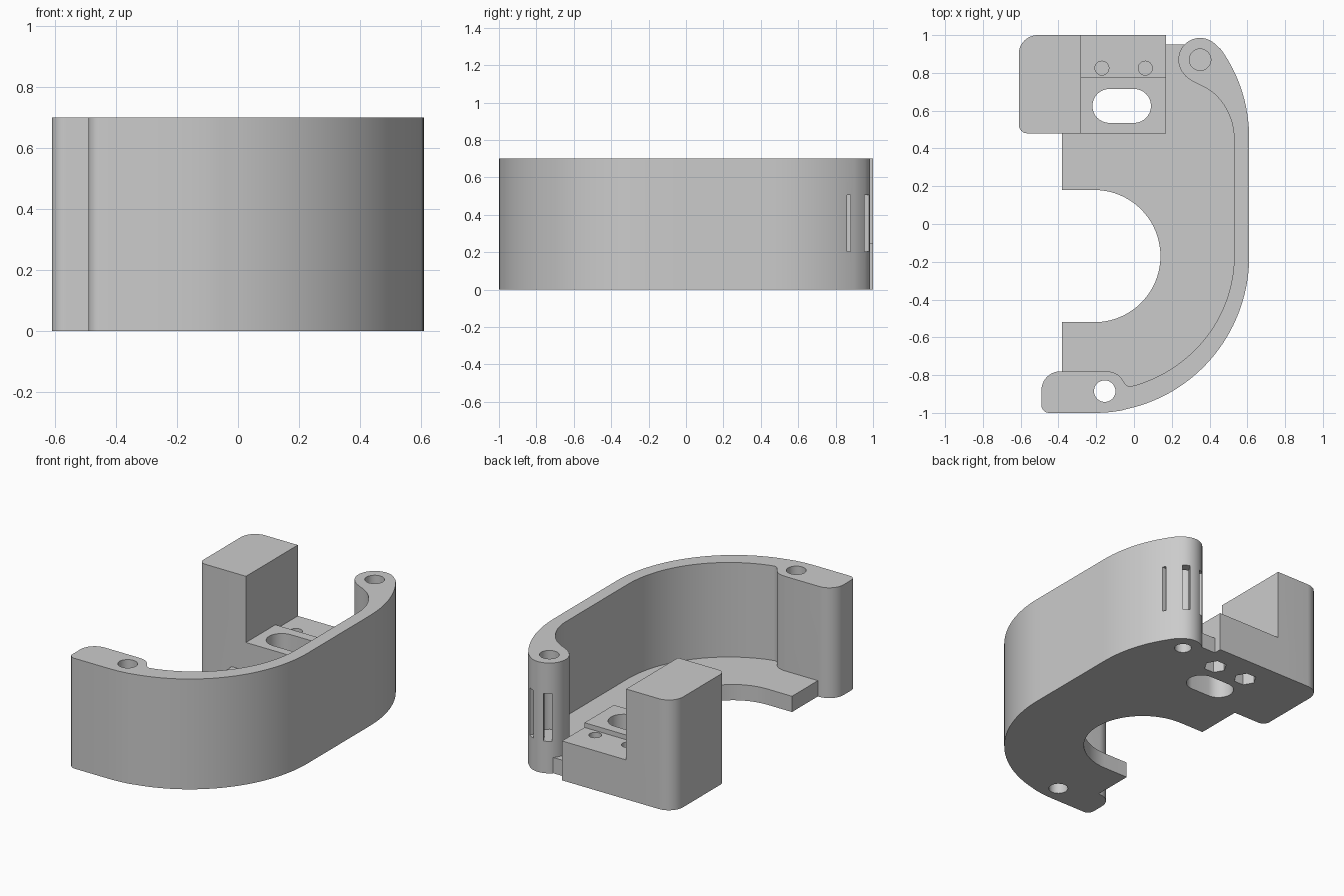
import bpy, bmesh, math

if "Cube" in bpy.data.objects:
    bpy.data.objects.remove(bpy.data.objects["Cube"])

grey = bpy.data.materials.new("plain grey")
grey.diffuse_color = (0.6, 0.6, 0.6, 1)
grey.use_nodes = True
grey.node_tree.nodes["Principled BSDF"].inputs["Base Color"].default_value = grey.diffuse_color


def arc(cx, cy, r, a0, a1, n=12):
    """Points on a circular arc, angles in degrees."""
    return [(cx + r * math.cos(math.radians(a0 + (a1 - a0) * i / n)),
             cy + r * math.sin(math.radians(a0 + (a1 - a0) * i / n))) for i in range(n + 1)]


def curve(p0, p1, p2, p3, n=16):
    """Points on a cubic bezier."""
    pts = []
    for i in range(n + 1):
        t = i / n
        k = ((1 - t) ** 3, 3 * t * (1 - t) ** 2, 3 * t * t * (1 - t), t ** 3)
        pts.append(tuple(sum(w * p[j] for w, p in zip(k, (p0, p1, p2, p3))) for j in (0, 1)))
    return pts


def prism(name, pts, z0, z1):
    """Extrude a closed outline from z0 to z1."""
    clean = []
    for p in pts:
        if not clean or math.dist(p, clean[-1]) > 1e-4:
            clean.append(p)
    if math.dist(clean[0], clean[-1]) < 1e-4:
        clean.pop()
    bm = bmesh.new()
    base = bm.faces.new([bm.verts.new((x, y, z0)) for x, y in clean])
    ext = bmesh.ops.extrude_face_region(bm, geom=[base])
    bmesh.ops.translate(bm, vec=(0, 0, z1 - z0),
                        verts=[g for g in ext["geom"] if isinstance(g, bmesh.types.BMVert)])
    bmesh.ops.recalc_face_normals(bm, faces=bm.faces)
    me = bpy.data.meshes.new(name)
    bm.to_mesh(me)
    bm.free()
    me.materials.append(grey)
    ob = bpy.data.objects.new(name, me)
    bpy.context.collection.objects.link(ob)
    return ob


def rect(x0, y0, x1, y1):
    return [(x0, y0), (x1, y0), (x1, y1), (x0, y1)]


def disc(x, y, r, n=32):
    return arc(x, y, r, 0, 360, n)


def combine(target, other, operation):
    """Apply a boolean and remove the second object."""
    mod = target.modifiers.new("cut", "BOOLEAN")
    mod.operation, mod.object, mod.solver = operation, other, "EXACT"
    dg = bpy.context.evaluated_depsgraph_get()
    dg.update()
    me = bpy.data.meshes.new_from_object(target.evaluated_get(dg))
    target.modifiers.clear()
    target.data = me
    bpy.data.objects.remove(other)


CX, CY = -0.21, -0.17        # centre of the big bend
PX, PY = 0.35, 0.87          # centre of the rear post

# Floor plate with the round opening; its outer edge runs inside the wall
plate = [(-0.38, 0.18)] + arc(CX, CY, 0.35, 90, -90, 40) + [(-0.38, -0.52), (-0.38, -0.85)]
plate += [(-0.21, -0.95)] + arc(CX, CY, 0.78, -88, 0, 40)
plate += [(0.57, 0.45), (0.5, 0.72), (0.36, 0.95), (0.1, 0.95), (0.1, 0.7), (-0.38, 0.7)]
body = prism("bracket_body", plate, 0, 0.1)

# Tall curved wall with both screw posts
wall = arc(-0.45, -0.96, 0.04, 180, 270, 6) + arc(CX, CY, 0.83, -90, -80, 4)
wall += [(CX + 0.82 * math.cos(math.radians(a)), CY + 0.828 * math.sin(math.radians(a)))
         for a in range(-78, 1, 2)]
wall += curve((0.61, 0.45), (0.61, 0.64), (0.55, 0.8), (0.46, 0.925))
wall += arc(PX, PY, 0.115, 45, 225, 28)
wall += curve((0.27, 0.785), (0.33, 0.73), (0.38, 0.74), (0.445, 0.67), 10)
wall += curve((0.445, 0.67), (0.5, 0.61), (0.53, 0.53), (0.53, 0.45), 10)
wall += [(CX + 0.74 * math.cos(math.radians(a)), CY + 0.715 * math.sin(math.radians(a)))
         for a in range(0, -73, -2)]
wall += curve((-0.02, -0.86), (-0.065, -0.86), (-0.05, -0.78), (-0.15, -0.78), 10)
wall += arc(-0.39, -0.88, 0.1, 90, 180, 10)
combine(body, prism("wall", wall, 0, 0.7), "UNION")

# Tall corner block, raised pad and lower screw step
block = [(-0.28, 0.48), (-0.28, 1.0)] + arc(-0.51, 0.9, 0.1, 90, 180)
block += arc(-0.565, 0.525, 0.045, 180, 270, 8)
combine(body, prism("corner_block", block, 0, 0.7), "UNION")
combine(body, prism("screw_step", rect(-0.32, 0.6, 0.17, 1.0), 0, 0.25), "UNION")
combine(body, prism("slot_pad", rect(-0.32, 0.48, 0.17, 0.775), 0, 0.28), "UNION")

# Oblong slot and front post hole go right through
slot = arc(0.0, 0.625, 0.09, -90, 90, 16) + arc(-0.13, 0.625, 0.09, 90, 270, 16)
cutters = [prism("slot_cutter", slot, -0.1, 0.5),
           prism("front_post_hole", disc(-0.155, -0.885, 0.057), -0.1, 0.8)]

# Screw holes above hexagonal nut pockets
for x in (-0.17, 0.06):
    cutters.append(prism("screw_hole", disc(x, 0.825, 0.037, 24), 0.13, 0.4))
    cutters.append(prism("nut_pocket", disc(x, 0.825, 0.068, 6), -0.1, 0.11))

# Rear post bores from above and below, with upright side slits
cutters.append(prism("rear_upper_bore", disc(PX, PY, 0.057), 0.2, 0.8))
cutters.append(prism("rear_lower_bore", disc(PX, PY, 0.05), -0.1, 0.12))
for angle, half in ((0, 0.01), (60, 0.024), (120, 0.024)):
    c, s = math.cos(math.radians(angle)), math.sin(math.radians(angle))
    slit = [(PX + u * c - v * s, PY + u * s + v * c) for u, v in rect(0.0, -half, 0.2, half)]
    cutters.append(prism("post_slit", slit, 0.203, 0.505))
for c in cutters:
    combine(body, c, "DIFFERENCE")

# Smooth bends, sharp edges
bpy.ops.object.select_all(action="DESELECT")
body.select_set(True)
bpy.context.view_layer.objects.active = body
bpy.ops.object.shade_smooth_by_angle(angle=math.radians(25))
